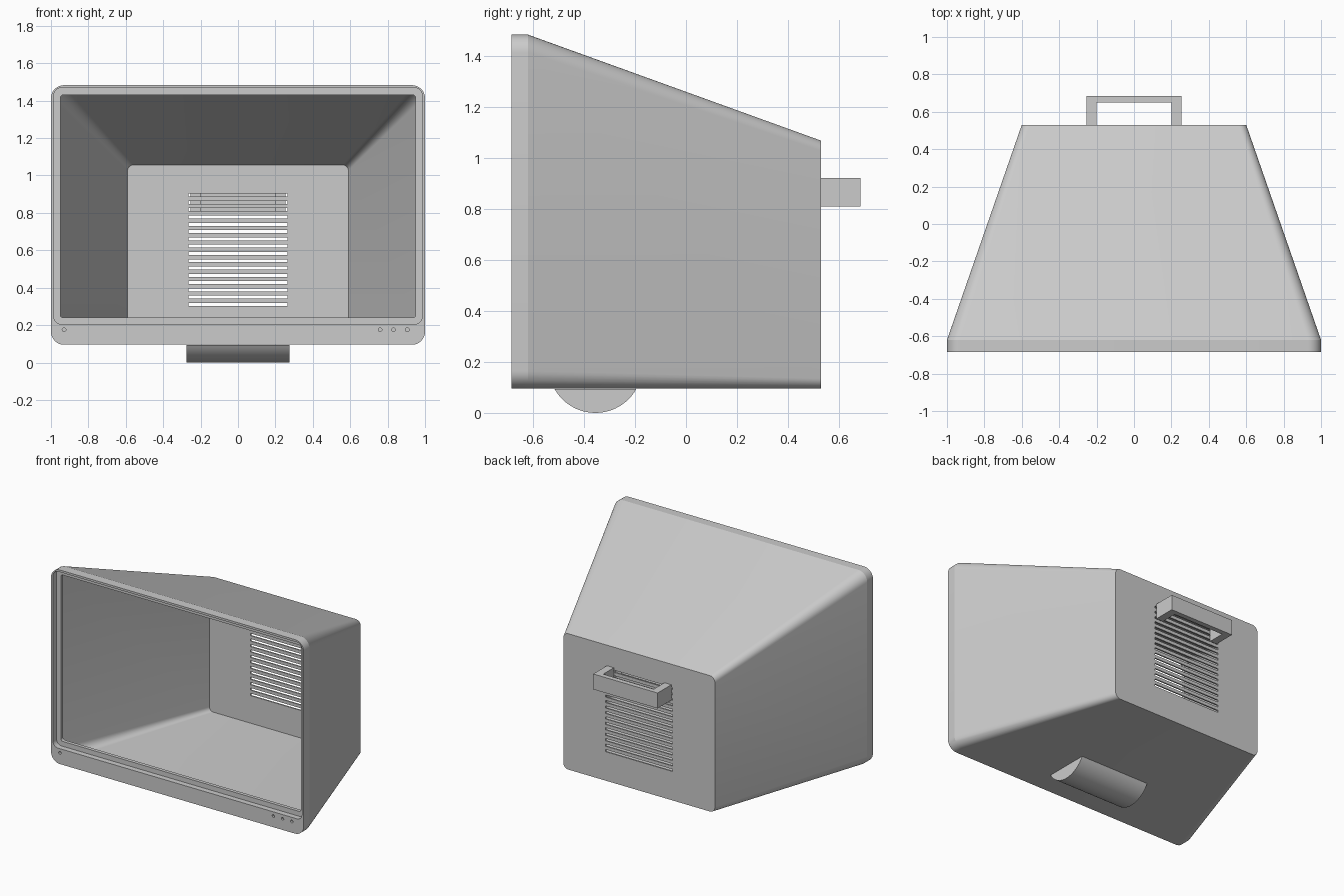
import bpy, bmesh
from math import sin, cos, pi, radians, asin
from mathutils import Matrix, Vector

if "Cube" in bpy.data.objects:
    bpy.data.objects.remove(bpy.data.objects["Cube"], do_unlink=True)

grey = bpy.data.materials.new("casing grey")
grey.use_nodes = True
grey.diffuse_color = (0.6, 0.6, 0.6, 1)
grey.node_tree.nodes["Principled BSDF"].inputs["Base Color"].default_value = (0.6, 0.6, 0.6, 1)


def finish(name, bm):
    bmesh.ops.recalc_face_normals(bm, faces=bm.faces)
    mesh = bpy.data.meshes.new(name)
    bm.to_mesh(mesh)
    bm.free()
    mesh.materials.append(grey)
    ob = bpy.data.objects.new(name, mesh)
    bpy.context.collection.objects.link(ob)
    return ob


def activate(ob):
    bpy.ops.object.select_all(action='DESELECT')
    ob.select_set(True)
    bpy.context.view_layer.objects.active = ob


def rounded_rect(half_w, z0, z1, r, y, steps=8):
    """Rounded rectangle in the xz plane at depth y."""
    corners = [(half_w - r, z1 - r), (r - half_w, z1 - r),
               (r - half_w, z0 + r), (half_w - r, z0 + r)]
    return [Vector((cx + r * cos(a), y, cz + r * sin(a)))
            for q, (cx, cz) in enumerate(corners)
            for a in [(q + i / steps) * pi / 2 for i in range(steps + 1)]]


def loft(name, sections):
    bm = bmesh.new()
    rings = [[bm.verts.new(p) for p in s] for s in sections]
    n = len(rings[0])
    for a, b in zip(rings, rings[1:]):
        for i in range(n):
            j = (i + 1) % n
            bm.faces.new((a[i], a[j], b[j], b[i]))
    bm.faces.new(rings[0])
    bm.faces.new(rings[-1])
    return finish(name, bm)


def prism(name, outline, direction):
    """Extrude a flat outline along a direction."""
    bm = bmesh.new()
    face = bm.faces.new([bm.verts.new(p) for p in outline])
    new = bmesh.ops.extrude_face_region(bm, geom=[face])["geom"]
    bmesh.ops.translate(bm, vec=direction,
                        verts=[v for v in new if isinstance(v, bmesh.types.BMVert)])
    return finish(name, bm)


# Casing: outside from back to front, bezel steps, then the hollow inside
FRONT, BACK, RIM, BASE, WALL = -0.685, 0.53, -0.62, 0.095, 0.01
casing = loft("casing", [
    rounded_rect(0.60, BASE, 1.067, 0.04, BACK),
    rounded_rect(1.0, BASE, 1.483, 0.07, RIM),
    rounded_rect(1.0, BASE, 1.483, 0.07, FRONT),
    rounded_rect(0.985, 0.205, 1.468, 0.04, FRONT),
    rounded_rect(0.985, 0.205, 1.468, 0.04, FRONT + 0.04),
    rounded_rect(0.95, 0.24, 1.43, 0.015, FRONT + 0.04),
    rounded_rect(0.95, 0.24, 1.43, 0.015, RIM),
    rounded_rect(0.988, BASE + WALL, 1.471, 0.06, RIM),
    rounded_rect(0.59, BASE + WALL, 1.056, 0.03, BACK - WALL),
])

# Cutters: vent slots in the back wall, small sockets in the bezel
bm = bmesh.new()
for i in range(16):
    place = Matrix.Translation((0, BACK, 0.31 + i * 0.039))
    size = Matrix.Diagonal((0.53, 0.1, 0.016, 1))
    bmesh.ops.create_cube(bm, size=1, matrix=place @ size)
for x in (-0.93, 0.76, 0.832, 0.905):
    place = Matrix.Translation((x, FRONT, 0.175)) @ Matrix.Rotation(pi / 2, 4, 'X')
    bmesh.ops.create_cone(bm, cap_ends=True, segments=16, radius1=0.01,
                          radius2=0.01, depth=0.03, matrix=place)
cutter = finish("opening_cutter", bm)
cutter.hide_render = True

activate(casing)
cut = casing.modifiers.new("openings", 'BOOLEAN')
cut.operation, cut.solver, cut.object = 'DIFFERENCE', 'EXACT', cutter
bpy.ops.object.modifier_apply(modifier=cut.name)
bpy.data.objects.remove(cutter, do_unlink=True)
bpy.ops.object.shade_smooth_by_angle(angle=radians(15))

# Carrying handle on the back
half = [(0.255, BACK), (0.255, 0.685), (-0.255, 0.685), (-0.255, BACK),
        (-0.2, BACK), (-0.2, 0.65), (0.2, 0.65), (0.2, BACK)]
prism("handle", [(x, y, 0.81) for x, y in half], (0, 0, 0.11))

# Foot: a slice of a cylinder lying across the underside
R = 0.184
reach = asin(0.16 / R)
arc = [reach * (i / 12 - 1) for i in range(25)]
foot = prism("foot", [(-0.275, -0.355 + R * sin(a), R - R * cos(a)) for a in arc],
             (0.55, 0, 0))
activate(foot)
bpy.ops.object.shade_smooth_by_angle(angle=radians(15))
